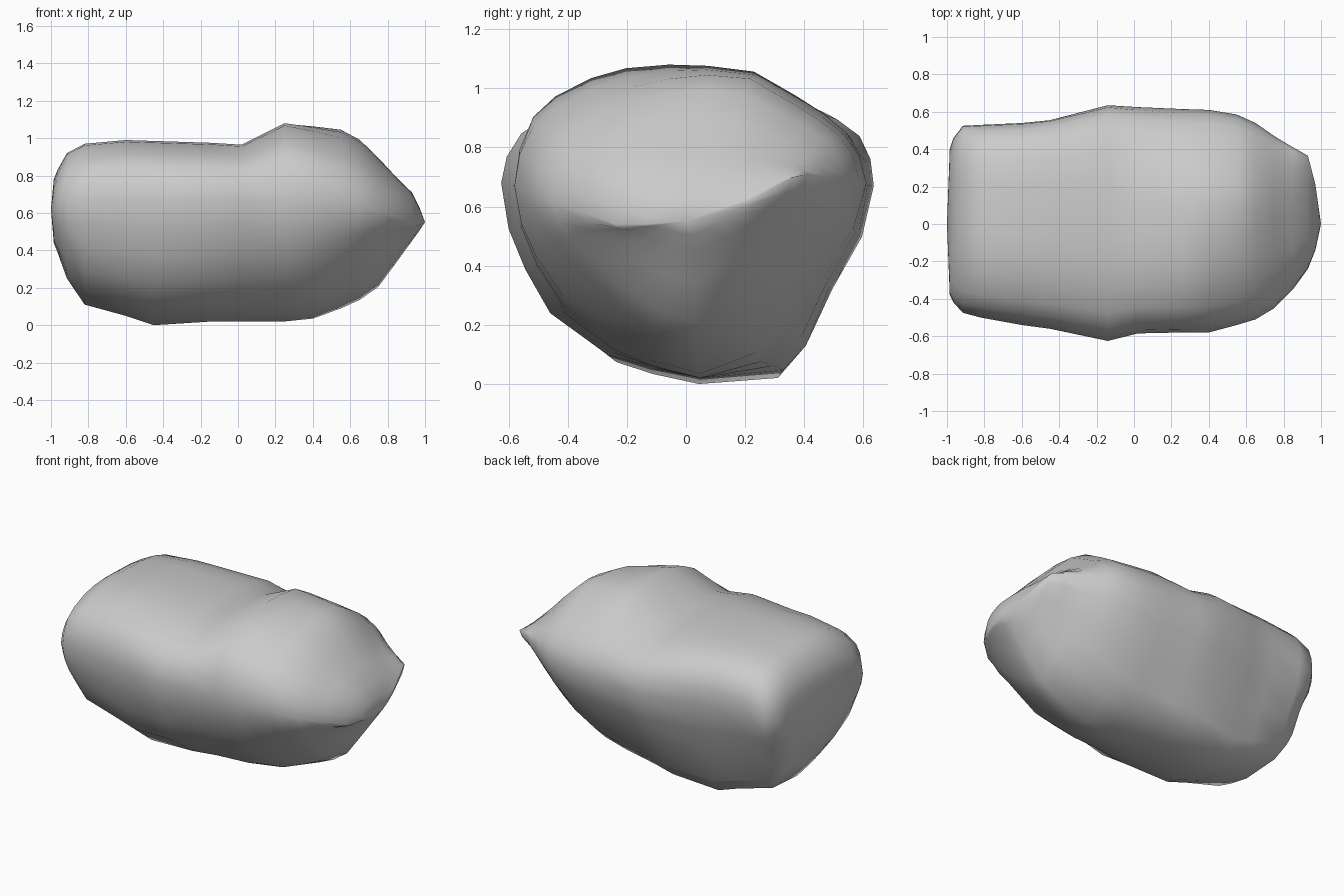
import bpy, bmesh, math

# Unit cross-sections (u across, v up), starting at +y and running over the crown.
# Left half: high +y shoulder
CROWN_L = [(1, 0), (.99, .32), (.94, .60), (.82, .80), (.62, .92), (.40, .97), (.12, .99)]
BELLY_L = [(-1, 0), (-.96, -.24), (-.87, -.45), (-.74, -.68), (-.42, -.89), (-.2, -.95),
           (.08, -1), (.56, -.97), (.66, -.85), (.78, -.55), (.94, -.27)]
# Right half: +y shoulder cut away, narrower belly
CROWN_R = [(1, 0), (.96, .24), (.88, .42), (.75, .58), (.60, .73), (.37, .94), (.12, .99)]
BELLY_R = [(-1, 0), (-.96, -.22), (-.87, -.42), (-.72, -.63), (-.43, -.86), (-.2, -.94),
           (.08, -1), (.40, -.93), (.58, -.78), (.77, -.52), (.93, -.25)]
FRONT_CROWN = [(-.1, 1), (-.35, .97), (-.55, .89), (-.76, .74), (-.89, .57), (-.97, .30)]
LEFT = CROWN_L + FRONT_CROWN + BELLY_L
RIGHT = CROWN_R + FRONT_CROWN + BELLY_R

# x, y min, y max, z bottom, z top, widest z at -y, at +y, belly pointedness, crown drop at -y
SECTIONS = [
    (-.985, -.38, .40, .44, .78, .62, .62, 0, 0),
    (-.965, -.42, .46, .39, .83, .63, .63, 0, 0),
    (-.915, -.475, .525, .25, .92, .65, .65, 0, 0),
    (-.82, -.50, .53, .11, .97, .67, .68, 0, 0),
    (-.60, -.54, .54, .05, .99, .67, .68, 0, 0),
    (-.45, -.56, .555, .00, .985, .67, .68, 0, 0),
    (-.14, -.625, .635, .02, .975, .68, .67, 0, 0),
    (.02, -.585, .625, .02, .965, .67, .67, .05, 0),
    (.25, -.58, .615, .02, 1.08, .67, .67, .1, 0),
    (.40, -.58, .61, .035, 1.07, .67, .68, .25, .1),
    (.55, -.54, .585, .09, 1.055, .66, .69, .5, .2),
    (.65, -.51, .54, .135, 1.00, .64, .70, .7, .2),
    (.75, -.45, .47, .205, .90, .61, .70, .85, .15),
    (.85, -.35, .41, .34, .79, .58, .71, 1, .1),
    (.93, -.24, .365, .45, .71, .54, .70, 1, 0),
    (.97, -.14, .21, .505, .63, .54, .62, 1, 0),
]


def ring(bm, s):
    x, y0, y1, zb, zt, zl, zr, point, drop = s
    t = min(1, max(0, (x + .3) / .6))
    verts = []
    for (ul, vl), (ur, vr) in zip(LEFT, RIGHT):
        u, v = ul + (ur - ul) * t, vl + (vr - vl) * t
        mid = zl + (zr - zl) * (u + 1) / 2
        if v < 0:
            # move the belly towards straight facets meeting at a keel
            v += (-min(1, 1.08 - abs(u)) - v) * point * .7
        else:
            v *= 1 - drop * max(0, .2 - u)
        y = u * (y1 if u > 0 else -y0)
        z = mid + v * ((zt - mid) if v > 0 else (mid - zb))
        verts.append(bm.verts.new((x, y, z)))
    return verts


# Boulder: lofted sections closed by a blunt end and a pointed end
bm = bmesh.new()
rings = [ring(bm, s) for s in SECTIONS]
n = len(LEFT)
for a, b in zip(rings, rings[1:]):
    for i in range(n):
        j = (i + 1) % n
        bm.faces.new((a[i], a[j], b[j], b[i]))
for loop, tip in ((rings[0], (-1, 0, .62)), (rings[-1], (1, 0, .55))):
    t = bm.verts.new(tip)
    for i in range(n):
        bm.faces.new((loop[i], loop[(i + 1) % n], t))
bmesh.ops.recalc_face_normals(bm, faces=bm.faces[:])

mesh = bpy.data.meshes.new("boulder")
bm.to_mesh(mesh)
bm.free()
boulder = bpy.data.objects.new("boulder", mesh)
bpy.context.collection.objects.link(boulder)
bpy.context.view_layer.objects.active = boulder
boulder.select_set(True)
bpy.ops.object.shade_smooth_by_angle(angle=math.radians(50))
